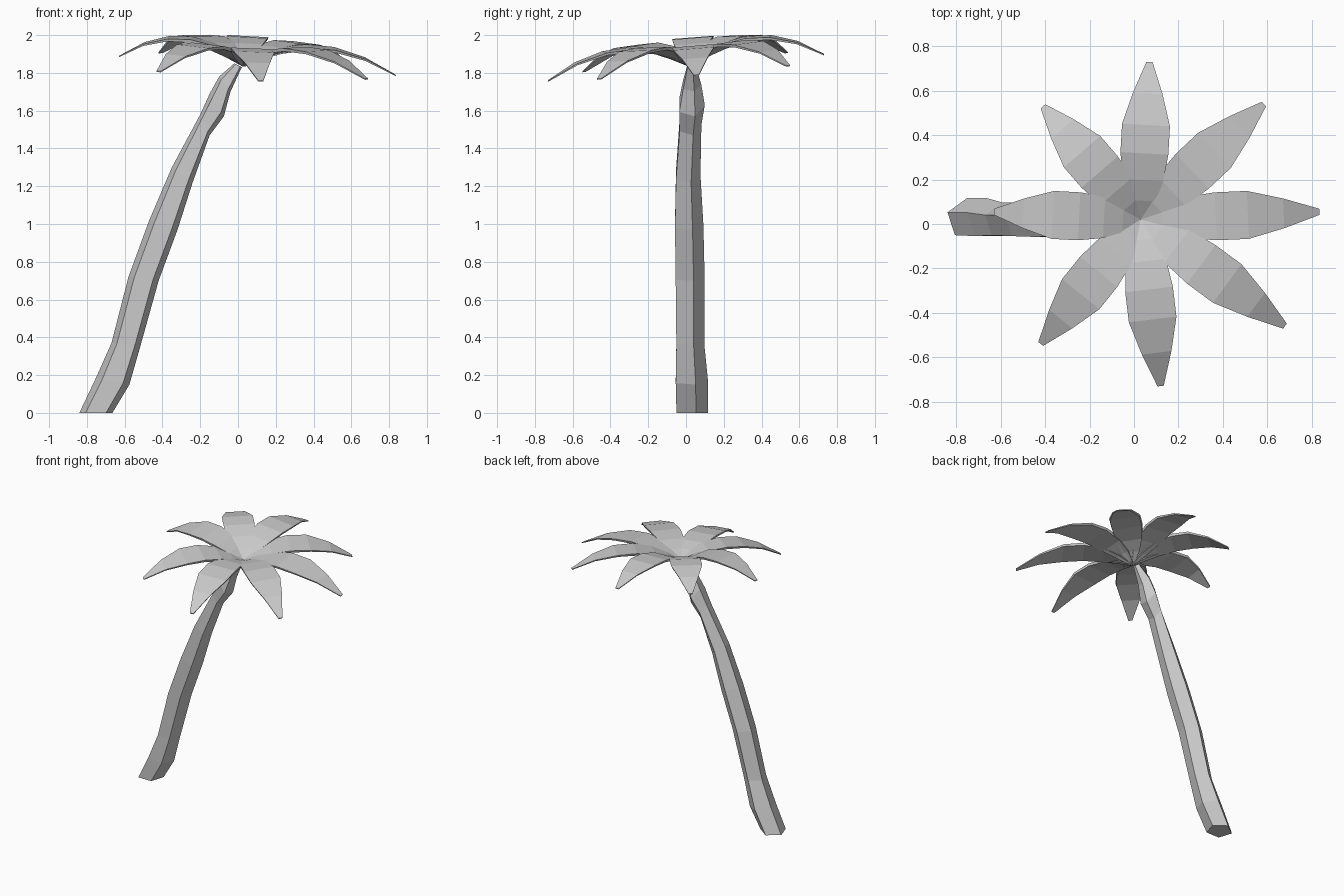
import bpy, bmesh, math
from mathutils import Vector

if "Cube" in bpy.data.objects:
    bpy.data.objects.remove(bpy.data.objects["Cube"])


def finish(name, bm):
    bmesh.ops.recalc_face_normals(bm, faces=bm.faces)
    me = bpy.data.meshes.new(name)
    bm.to_mesh(me)
    bm.free()
    ob = bpy.data.objects.new(name, me)
    bpy.context.collection.objects.link(ob)
    return ob


def loft(name, rings):
    """Skin a list of equal-length point rings and cap both ends."""
    bm = bmesh.new()
    vs = [[bm.verts.new(p) for p in r] for r in rings]
    n = len(rings[0])
    for a, b in zip(vs, vs[1:]):
        for i in range(n):
            j = (i + 1) % n
            bm.faces.new((a[i], a[j], b[j], b[i]))
    bm.faces.new(vs[0])
    bm.faces.new(vs[-1])
    return finish(name, bm)


# Trunk: tilted five-sided rings (left x, left z, right x, right z, centre y)
trunk = [
    (-0.84, 0.0, -0.665, 0.0, 0.024),
    (-0.75, 0.19, -0.575, 0.15, 0.022),
    (-0.67, 0.37, -0.515, 0.36, 0.015),
    (-0.58, 0.72, -0.42, 0.70, 0.014),
    (-0.47, 1.02, -0.32, 0.97, 0.009),
    (-0.35, 1.30, -0.24, 1.22, 0.005),
    (-0.20, 1.58, -0.15, 1.47, 0.018),
    (-0.15, 1.69, -0.075, 1.57, 0.025),
    (-0.10, 1.78, -0.04, 1.70, 0.028),
    (-0.02, 1.85, 0.02, 1.83, 0.028),
]
rings = []
for lx, lz, rx, rz, y in trunk:
    mid = Vector(((lx + rx) / 2, y, (lz + rz) / 2 - 0.0))
    half = Vector((rx - lx, 0, rz - lz)) / 2 / 0.951
    r = half.length
    ring = []
    for k in range(5):
        a = math.radians(90 + 72 * k)
        # side vertices lie on the left/right silhouettes
        ring.append(mid + half * math.cos(a) + Vector((0, r * math.sin(a), 0)))
    rings.append(ring)
loft("trunk", rings)

# Leaves: tip positions around the tilted crown
hub = Vector((0.03, 0.02, 1.86))
tips = [(0.07, 0.73, 1.90), (0.585, 0.54, 1.84), (0.835, 0.055, 1.79),
        (0.68, -0.46, 1.77), (0.12, -0.73, 1.76), (-0.42, -0.54, 1.81),
        (-0.63, 0.055, 1.89), (-0.41, 0.53, 1.91)]
profile = [(0.0, 0.012), (0.12, 0.062), (0.25, 0.092), (0.42, 0.108),
           (0.60, 0.108), (0.80, 0.067), (1.0, 0.014)]
for n, tip in enumerate(tips):
    d = Vector(tip) - hub
    side = Vector((-d.y, d.x, 0)).normalized()
    side.z = 0.08 * side.y - 0.05 * side.x
    rings = []
    for t, w in profile:
        c = hub + d * t + Vector((0, 0, 0.115 * 4 * t * (1 - t)))
        down = Vector((0, 0, -0.006 - 0.019 * (1 - t)))
        rings.append([c - side * w, c + side * w,
                      c + side * w * 0.95 + down, c - side * w * 0.95 + down])
    loft(f"leaf_{n + 1}", rings)
